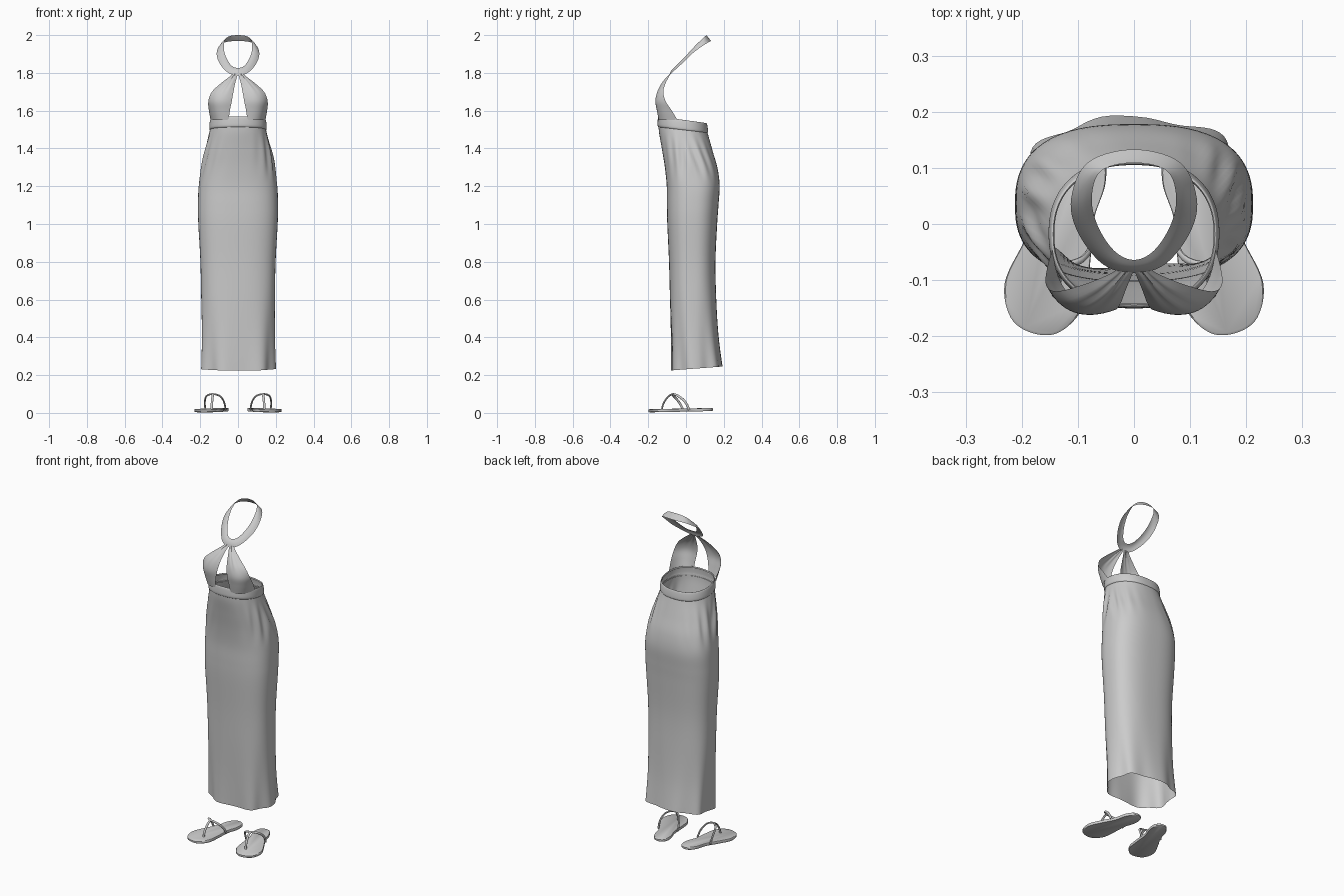
import bpy, bmesh, math
from mathutils import Vector

if "Cube" in bpy.data.objects:
    bpy.data.objects.remove(bpy.data.objects["Cube"])


def spline(rows, n, closed=False):
    """Catmull-Rom through rows of numbers, n steps per span."""
    rows = [Vector(r) for r in rows]
    k, out = len(rows), []
    for i in range(k if closed else k - 1):
        if closed:
            a, b, c, d = (rows[(i + j) % k] for j in (-1, 0, 1, 2))
        else:
            a, b, c, d = (rows[min(max(i + j, 0), k - 1)] for j in (-1, 0, 1, 2))
        for s in range(n):
            t = s / n
            out.append(0.5 * (2 * b + (c - a) * t + (2 * a - 5 * b + 4 * c - d) * t * t
                              + (3 * b - a - 3 * c + d) * t ** 3))
    return out if closed else out + [rows[-1]]


def finish(name, bm, recalc=True):
    if recalc:
        bmesh.ops.recalc_face_normals(bm, faces=bm.faces)
    me = bpy.data.meshes.new(name)
    bm.to_mesh(me)
    bm.free()
    ob = bpy.data.objects.new(name, me)
    bpy.context.collection.objects.link(ob)
    bpy.ops.object.select_all(action='DESELECT')
    bpy.context.view_layer.objects.active = ob
    ob.select_set(True)
    bpy.ops.object.shade_smooth_by_angle(angle=math.radians(45))
    return ob


def grid(name, rows, wrap=False, flip=False):
    """Skin rows of points into a quad surface."""
    bm = bmesh.new()
    vs = [[bm.verts.new(p) for p in r] for r in rows]
    m = len(rows[0])
    for r0, r1 in zip(vs, vs[1:]):
        for j in range(m if wrap else m - 1):
            k = (j + 1) % m
            q = [r0[j], r0[k], r1[k], r1[j]]
            bm.faces.new(q[::-1] if flip else q)
    return finish(name, bm, False)


def bump(z, lo, hi):
    t = (z - lo) / (hi - lo)
    return math.sin(math.pi * t) ** 2 if 0 < t < 1 else 0


def body_ring(row, folds):
    """One rounded-box cross-section of the skirt, tilted front to back."""
    zf, zb, hw, yf, yb, e = row
    cy, hd, pts = (yf + yb) / 2, (yb - yf) / 2, []
    for i in range(96):
        a = 2 * math.pi * i / 96
        c, s = math.cos(a), math.sin(a)
        r = 1.0
        if folds:
            hem = max(0, (0.75 - zf) / 0.52) ** 2
            r += 0.045 * hem * math.cos(7 * a + 0.7)
            r += 0.035 * bump(zf, 1.2, 1.53) * c * c * math.cos(15 * a + 14 * zf * (1 if s > 0 else -1))
        x = hw * r * math.copysign(abs(c) ** (2 / e), c)
        y = hd * r * math.copysign(abs(s) ** (2 / e), s)
        pts.append((x, cy + y, zf + (zb - zf) * (y / hd + 1) / 2))
    return pts


# Skirt: front z, back z, half width, front y, back y, squareness
skirt = [(.225, .245, .193, -.077, .188, 2.6), (.4, .41, .192, -.08, .17, 2.6),
         (.6, .6, .195, -.085, .16, 2.6), (.8, .8, .199, -.09, .156, 2.6),
         (1.0, 1.0, .21, -.099, .165, 2.6), (1.1, 1.1, .212, -.101, .172, 2.6),
         (1.2, 1.2, .208, -.102, .178, 2.6), (1.3, 1.29, .194, -.112, .168, 2.5),
         (1.4, 1.38, .175, -.128, .143, 2.4), (1.48, 1.455, .156, -.142, .122, 2.3),
         (1.525, 1.495, .146, -.146, .111, 2.3)]
grid("skirt", [body_ring(r, True) for r in spline(skirt, 6)], wrap=True)

# Waistband
band = [(1.512, 1.482, .147, -.144, .113, 2.3), (1.52, 1.488, .152, -.15, .117, 2.3),
        (1.545, 1.51, .151, -.15, .115, 2.3), (1.565, 1.53, .148, -.148, .111, 2.3),
        (1.57, 1.534, .144, -.144, .107, 2.3), (1.562, 1.526, .142, -.142, .105, 2.3)]
grid("waistband", [body_ring(r, False) for r in spline(band, 3)], wrap=True)

# Halter panels: inner edge xy, bulge control xy, outer edge xy, z
panel = [(.05, -.143, .135, -.155, .145, -.045, 1.55),
         (.043, -.15, .135, -.172, .154, -.075, 1.6),
         (.033, -.153, .12, -.184, .157, -.108, 1.65),
         (.024, -.142, .09, -.17, .138, -.12, 1.7),
         (.015, -.118, .055, -.142, .09, -.108, 1.745),
         (.005, -.094, .03, -.105, .045, -.09, 1.78),
         (.0, -.082, .015, -.086, .03, -.08, 1.795)]
for side, nm in ((1, "right"), (-1, "left")):
    rows = []
    for r in spline(panel, 5):
        row = []
        for j in range(17):
            t = j / 16
            x, y = (r[i] * (1 - t) ** 2 + r[i + 2] * 2 * t * (1 - t) + r[i + 4] * t * t for i in (0, 1))
            y += .002 * math.sin(t * 22) * bump(r[6], 1.66, 1.85) * math.sin(math.pi * t)
            row.append((side * x, y, r[6]))
        rows.append(row)
    grid("halter_panel_" + nm, rows, flip=side < 0)

# Neck strap: a flat ring rising to the back of the neck
inner = [(0, -.064, 1.826), (.036, -.047, 1.84), (.066, .0, 1.89), (.075, .05, 1.945),
         (.058, .095, 1.988), (0, .109, 2.0)]
outer = [(0, -.087, 1.787), (.055, -.072, 1.803), (.1, -.015, 1.855), (.112, .045, 1.912),
         (.082, .11, 1.957), (0, .133, 1.969)]
loops = [spline(h + [(-x, y, z) for x, y, z in h[-2:0:-1]], 7, True) for h in (inner, outer)]
rows = []
for k in range(5):
    t = k / 4
    rows.append([a.lerp(b, t) + Vector((0, -.004, .004)) * math.sin(math.pi * t)
                 for a, b in zip(*loops)])
grid("neck_strap", rows, wrap=True, flip=True)

# Sandals
half = [(0, -.175), (.045, -.16), (.073, -.105), (.063, -.03), (.046, .05),
        (.047, .115), (.032, .16), (0, .175)]
outline = spline(half + [(-x, y) for x, y in half[-2:0:-1]], 6, True)
ANG = math.radians(17)


def foot(x, y, z, side):
    """Sandal space to world: toe turned out, heel slightly raised."""
    c, s = math.cos(ANG), math.sin(ANG)
    return Vector((side * (c * x - s * y + .13), s * x + c * y - .027, z + .02 * (y + .175)))


for side, nm in ((1, "right"), (-1, "left")):
    # Sole with softened rim
    bm = bmesh.new()
    rings = [[bm.verts.new(foot(p.x * k, p.y * k, z, side)) for p in outline]
             for k, z in ((.975, .003), (1, .006), (1, .016), (.975, .019))]
    n = len(outline)
    for r0, r1 in zip(rings, rings[1:]):
        for j in range(n):
            bm.faces.new((r0[j], r0[(j + 1) % n], r1[(j + 1) % n], r1[j]))
    bm.faces.new(rings[0])
    bm.faces.new(rings[-1])
    finish("sole_" + nm, bm)

    # Arched strap and toe post
    arch = [(-.058, .03, .012), (-.057, .008, .052), (-.045, -.025, .085), (-.01, -.043, .097),
            (.03, -.025, .087), (.05, .008, .055), (.054, .03, .012)]
    post = [(-.02, -.1, .012), (-.019, -.09, .05), (-.015, -.065, .085), (-.01, -.043, .097)]
    for part, path in (("arch_strap_", arch), ("toe_post_", post)):
        pts = [foot(*p, side) for p in spline(path, 5)]
        rows = []
        for i, p in enumerate(pts):
            d = (pts[min(i + 1, len(pts) - 1)] - pts[max(i - 1, 0)]).normalized()
            u = d.cross(Vector((.05, 1, .3)) if part[0] == "a" else Vector((1, 0, 0))).normalized()
            v = d.cross(u)
            rows.append([p + .0045 * math.cos(a) * u + .0065 * math.sin(a) * v
                         for a in (2 * math.pi * k / 10 for k in range(10))])
        grid(part + nm, rows, wrap=True)
